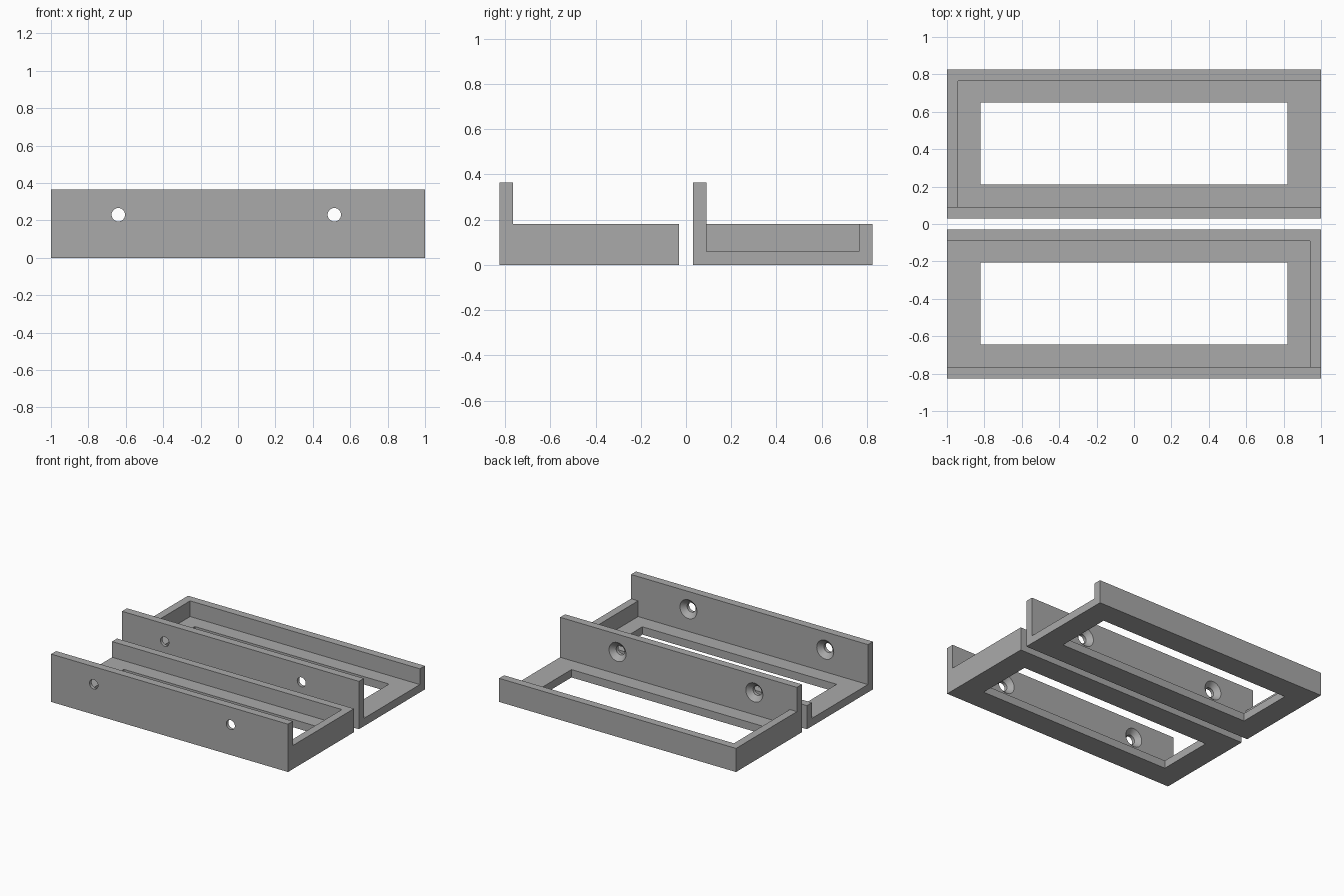
import bpy, bmesh, math
from mathutils import Matrix, Vector

if "Cube" in bpy.data.objects:
    bpy.data.objects.remove(bpy.data.objects["Cube"], do_unlink=True)

WALL, LOW, TALL, DEPTH = 0.06, 0.18, 0.365, 0.795
SCREW_X, SCREW_Z = (-0.64, 0.515), 0.23

grey = bpy.data.materials.new("plain grey")
grey.use_nodes = True
colour = (0.4, 0.4, 0.4, 1)
grey.diffuse_color = colour
grey.node_tree.nodes["Principled BSDF"].inputs["Base Color"].default_value = colour


def prism(name, profile, x0, x1):
    """Extrude a y-z profile along x."""
    bm = bmesh.new()
    face = bm.faces.new([bm.verts.new((x0, y, z)) for y, z in profile])
    side = bmesh.ops.extrude_face_region(bm, geom=[face])["geom"]
    verts = [v for v in side if isinstance(v, bmesh.types.BMVert)]
    bmesh.ops.translate(bm, verts=verts, vec=(x1 - x0, 0, 0))
    return finish(name, bm)


def box(name, x0, x1, y0, y1, z0, z1):
    return prism(name, [(y0, z0), (y1, z0), (y1, z1), (y0, z1)], x0, x1)


def screw_cutter(name, x, y):
    """Turned profile: a straight bore opening into a countersink."""
    profile = [(0, -0.05), (0.036, -0.05), (0.036, 0.025), (0.072, WALL),
               (0.082, WALL + 0.01), (0, WALL + 0.01)]
    bm = bmesh.new()
    verts = [bm.verts.new((x + r, y + d, SCREW_Z)) for r, d in profile]
    edges = [bm.edges.new(pair) for pair in zip(verts, verts[1:])]
    bmesh.ops.spin(bm, geom=verts + edges, cent=(x, y, SCREW_Z), axis=(0, 1, 0),
                   angle=math.tau, steps=32)
    bmesh.ops.remove_doubles(bm, verts=bm.verts[:], dist=0.0005)
    return finish(name, bm)


def finish(name, bm):
    bmesh.ops.recalc_face_normals(bm, faces=bm.faces[:])
    mesh = bpy.data.meshes.new(name)
    bm.to_mesh(mesh)
    bm.free()
    mesh.materials.append(grey)
    obj = bpy.data.objects.new(name, mesh)
    bpy.context.collection.objects.link(obj)
    return obj


def cut(obj, cutter):
    cutter.hide_render = True
    mod = obj.modifiers.new("cut", 'BOOLEAN')
    mod.operation, mod.solver, mod.object = 'DIFFERENCE', 'EXACT', cutter
    bpy.context.view_layer.objects.active = obj
    bpy.ops.object.modifier_apply(modifier=mod.name)
    bpy.data.objects.remove(cutter, do_unlink=True)


def tray(name, y, end):
    """Bracket with a tall front wall, low back wall and one closed end (+1 or -1)."""
    back, inner = y + DEPTH, y + WALL
    body = prism(name, [(y, 0), (back, 0), (back, LOW), (inner, LOW),
                        (inner, TALL), (y, TALL)], -1, 1)
    # pocket, open at the end opposite the closed one
    x0, x1 = sorted((-1.1 * end, (1 - WALL) * end))
    cut(body, box("pocket_cutter", x0, x1, inner, back - WALL, WALL, 0.5))
    # window through the floor
    cut(body, box("window_cutter", -0.82, 0.82, y + 0.18, y + 0.62, -0.1, 0.1))
    # countersunk screw holes in the tall wall
    for x in SCREW_X:
        cut(body, screw_cutter("screw_cutter", x, y))
    bpy.ops.object.select_all(action='DESELECT')
    body.select_set(True)
    bpy.ops.object.shade_smooth_by_angle(angle=math.radians(30))


tray("front_tray", -0.825, 1)
tray("rear_tray", 0.03, -1)
